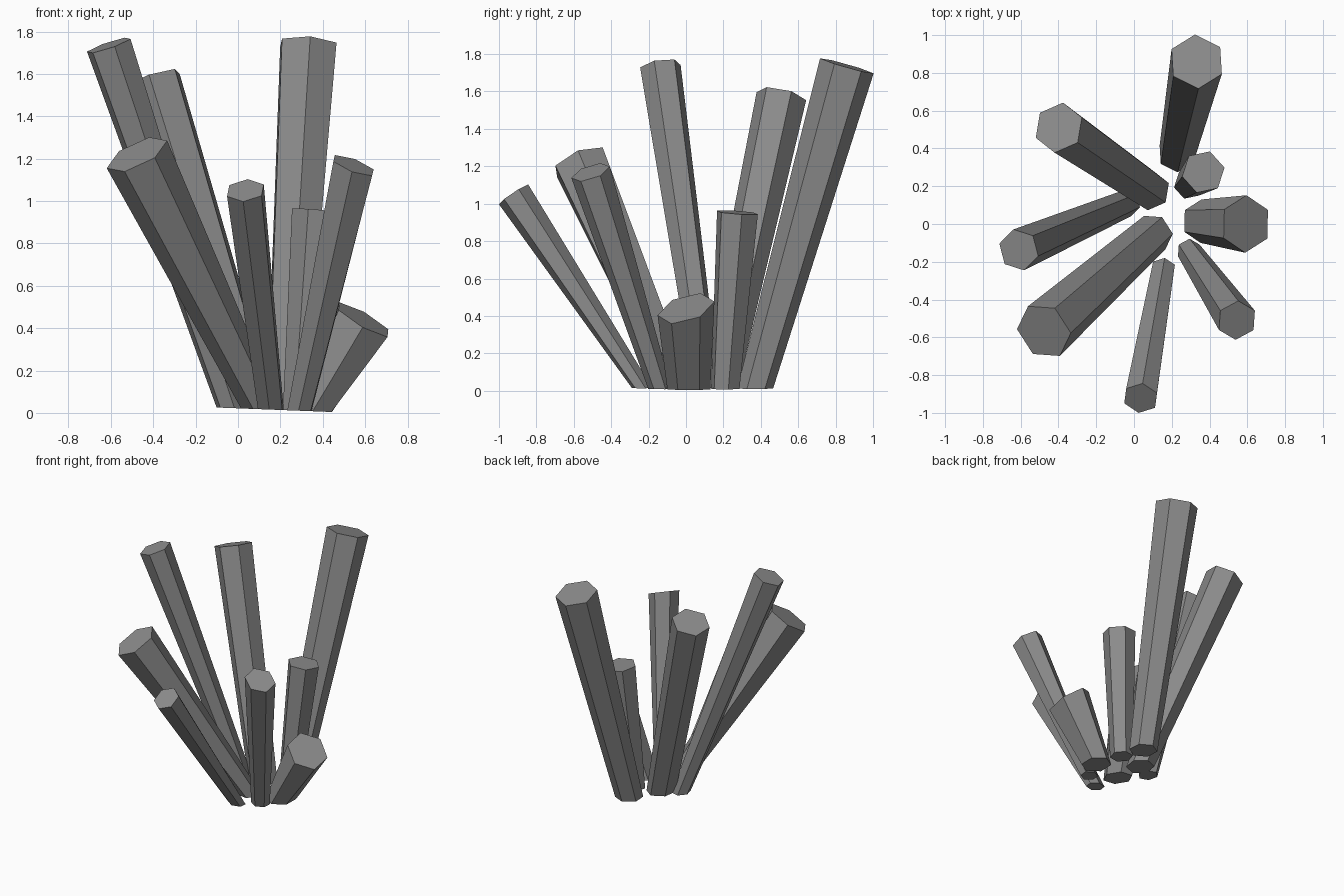
import bpy
from math import cos, sin, radians
from mathutils import Vector

if "Cube" in bpy.data.objects:
    bpy.data.objects.remove(bpy.data.objects["Cube"])

SIDES = 6

# dark stone grey
stone = bpy.data.materials.new("dark_stone")
stone.diffuse_color = (0.26, 0.26, 0.26, 1)
stone.use_nodes = True
stone.node_tree.nodes["Principled BSDF"].inputs["Base Color"].default_value = stone.diffuse_color


def ground(x):
    # the shared cut plane under the cluster leans very slightly
    return max(0.0, 0.0215 - 0.039 * x)


def crystal(name, base, base_r, top, top_r, phase, skew=(0, 0)):
    """Six-sided shaft widening upward: flat-cut foot, end cap square to its axis
    (skew adds a slight extra slope to the cap)."""
    foot = Vector((base[0], base[1], ground(base[0])))
    tip = Vector(top)
    lean = Vector((0, 0, 1)).rotation_difference(tip - foot)
    ring = [lean @ Vector((cos(a), sin(a), 0))
            for a in (radians(phase + 360 / SIDES * i) for i in range(SIDES))]
    verts = []
    for d in ring:
        p = foot + d * base_r
        p.z = ground(p.x)
        verts.append(p)
    for d in ring:
        p = tip + d * top_r
        p.z += (d.x * skew[0] + d.y * skew[1]) * top_r
        verts.append(p)
    faces = [tuple(reversed(range(SIDES))), tuple(range(SIDES, 2 * SIDES))]
    for i in range(SIDES):
        j = (i + 1) % SIDES
        faces.append((i, j, SIDES + j, SIDES + i))
    mesh = bpy.data.meshes.new(name)
    mesh.from_pydata(verts, [], faces)
    mesh.materials.append(stone)
    mesh.update()
    bpy.context.collection.objects.link(bpy.data.objects.new(name, mesh))


# name, foot (x, y), foot radius, cap centre, cap radius, turn of the hexagon
crystal("crystal_back_tall", (0.225, 0.37), 0.10, (0.332, 0.86, 1.737), 0.149, 33)
crystal("crystal_back_left", (0.09, 0.175), 0.105, (-0.398, 0.51, 1.575), 0.136, 22)
crystal("crystal_left", (-0.035, 0.11), 0.072, (-0.61, -0.137, 1.735), 0.112, 44)
crystal("crystal_front_left", (0.11, -0.045), 0.105, (-0.477, -0.567, 1.22), 0.157, 1)
crystal("crystal_front", (0.155, -0.235), 0.067, (0.035, -0.922, 1.05), 0.095, 22)
crystal("crystal_front_right", (0.29, -0.14), 0.065, (0.545, -0.51, 1.168), 0.108, 28, (-0.15, 0))
crystal("crystal_right_short", (0.355, 0.015), 0.115, (0.592, 0.0, 0.44), 0.152, 29, (0, 0.22))
crystal("crystal_inner_small", (0.29, 0.21), 0.08, (0.367, 0.275, 0.953), 0.115, 12)
